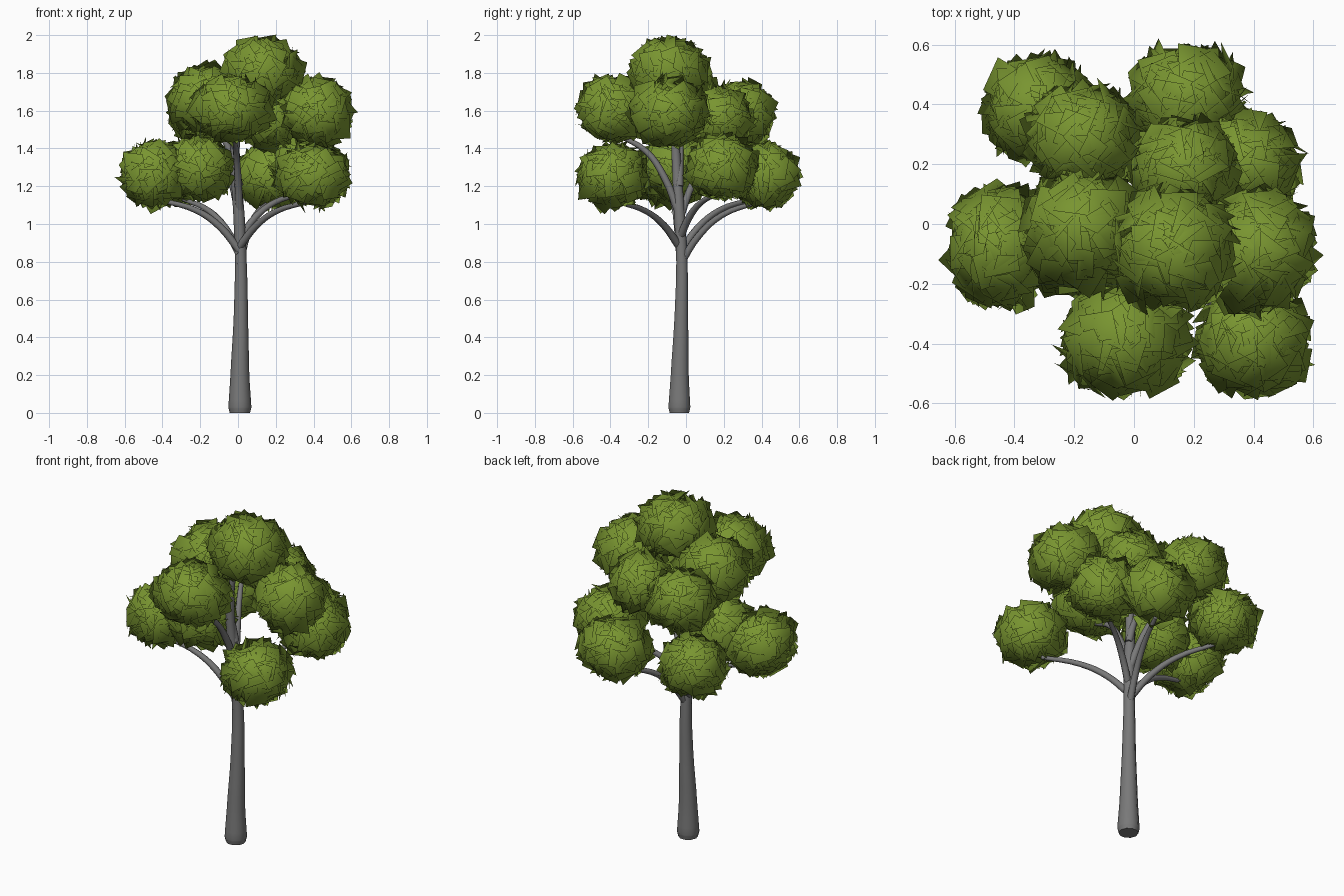
import bpy, math, random
from mathutils import Vector, Matrix

random.seed(7)
if "Cube" in bpy.data.objects:
    bpy.data.objects.remove(bpy.data.objects["Cube"])


def material(name, color):
    m = bpy.data.materials.new(name)
    m.use_nodes = True
    m.diffuse_color = (*color, 1)
    m.node_tree.nodes["Principled BSDF"].inputs["Base Color"].default_value = (*color, 1)
    return m


bark = material("grey bark", (0.19, 0.19, 0.19))
leaf = material("leaf green", (0.19, 0.3, 0.03))


def tube(name, points, radii, sides_level):
    """Tapered smooth tube along a path."""
    cu = bpy.data.curves.new(name, "CURVE")
    cu.dimensions = "3D"
    cu.bevel_depth = 1
    cu.bevel_resolution = sides_level
    cu.use_fill_caps = True
    cu.resolution_u = 4
    sp = cu.splines.new("BEZIER")
    sp.bezier_points.add(len(points) - 1)
    for bp, p, r in zip(sp.bezier_points, points, radii):
        bp.co, bp.radius = p, r
        bp.handle_left_type = bp.handle_right_type = "AUTO"
    ob = bpy.data.objects.new(name, cu)
    bpy.context.collection.objects.link(ob)
    bpy.ops.object.select_all(action="DESELECT")
    bpy.context.view_layer.objects.active = ob
    ob.select_set(True)
    bpy.ops.object.convert(target="MESH")
    ob = bpy.context.view_layer.objects.active
    ob.data.materials.clear()
    ob.data.materials.append(bark)
    bpy.ops.object.shade_smooth_by_angle(angle=math.radians(50))


def leaf_clump(name, centre, size, cards=170):
    """Ball of loosely tilted square leaf cards, slightly squarish in plan."""
    verts, faces, normals = [], [], []
    centre = Vector(centre)
    golden = math.pi * (3 - math.sqrt(5))
    for i in range(cards):
        z = 1 - 2 * (i + 0.5) / cards
        ring = math.sqrt(1 - z * z)
        a = golden * i
        d = Vector((ring * math.cos(a), ring * math.sin(a), z))
        jitter = Vector([random.uniform(-0.8, 0.8) for _ in range(3)])
        facing = (d + jitter).normalized()
        turn = facing.to_track_quat("Z", "Y").to_matrix() @ Matrix.Rotation(random.uniform(0, math.tau), 3, "Z")
        half = random.uniform(0.052, 0.066)
        bulge = 1 + 0.1 * math.sin(2 * a) ** 2
        mid = Vector((d.x * size[0] * bulge, d.y * size[1] * bulge, d.z * size[2]))
        # Tilted cards sit deeper so their corners stay near the rim
        lean = 1 - abs(facing.dot(d))
        mid *= random.uniform(0.78, 0.95) - 0.25 * lean
        first = len(verts)
        for u, v in ((-1, -1), (1, -1), (1, 1), (-1, 1)):
            p = mid + turn @ Vector((u * half, v * half, 0))
            verts.append(centre + p)
            normals.append(p.normalized())
        faces.append(list(range(first, first + 4)))
    me = bpy.data.meshes.new(name)
    me.from_pydata(verts, [], faces)
    me.materials.append(leaf)
    me.polygons.foreach_set("use_smooth", [True] * len(faces))
    me.normals_split_custom_set_from_vertices(normals)
    ob = bpy.data.objects.new(name, me)
    bpy.context.collection.objects.link(ob)


# Trunk, flared at the root
tube("trunk",
     [(0.01, -0.035, 0), (0.01, -0.035, 0.03), (0.01, -0.033, 0.2), (0.015, -0.025, 0.5),
      (0.015, -0.022, 0.8), (0.005, -0.035, 1.05), (-0.015, -0.055, 1.4), (0.03, -0.07, 1.7)],
     [0.054, 0.061, 0.05, 0.038, 0.031, 0.03, 0.024, 0.012], 3)

# Clumps: centre, half sizes, height where the branch leaves the trunk
clumps = {
    "low_right": ((-0.45, -0.08, 1.265), (0.155, 0.2, 0.165), 0.86),
    "low_front_left": ((0.4, -0.39, 1.255), (0.18, 0.175, 0.16), 0.88),
    "low_back_right": ((-0.32, 0.385, 1.27), (0.17, 0.165, 0.16), 0.84),
    "low_back_left": ((0.18, 0.42, 1.255), (0.19, 0.165, 0.16), 0.78),
    "low_left": ((0.37, 0.19, 1.3), (0.175, 0.17, 0.16), 0.92),
    "low_inner": ((-0.2, -0.05, 1.3), (0.17, 0.18, 0.155), None),
    "high_front": ((-0.03, -0.39, 1.61), (0.21, 0.17, 0.17), 1.05),
    "high_left": ((0.42, -0.09, 1.59), (0.17, 0.2, 0.17), None),
    "high_back": ((-0.17, 0.29, 1.585), (0.175, 0.165, 0.165), 1.02),
    "high_right": ((-0.17, -0.02, 1.66), (0.185, 0.2, 0.17), 1.2),
    "high_inner": ((0.17, 0.18, 1.56), (0.16, 0.15, 0.15), None),
    "crown": ((0.13, -0.09, 1.81), (0.2, 0.195, 0.168), None),
}
for name, (c, size, start_z) in clumps.items():
    leaf_clump(name + "_leaves", c, size)
    if start_z:
        # Branch rises steeply and then bends outward to its clump
        start = Vector((0.008, -0.035, start_z))
        end = Vector((c[0], c[1], c[2] - 0.14))
        path = []
        for out, up in ((0, 0), (0.23, 0.48), (0.5, 0.8), (0.9, 1)):
            p = start.lerp(end, out)
            p.z = start.z + (end.z - start.z) * up
            path.append(p)
        tube(name + "_branch", path, [0.021, 0.019, 0.016, 0.012], 2)
